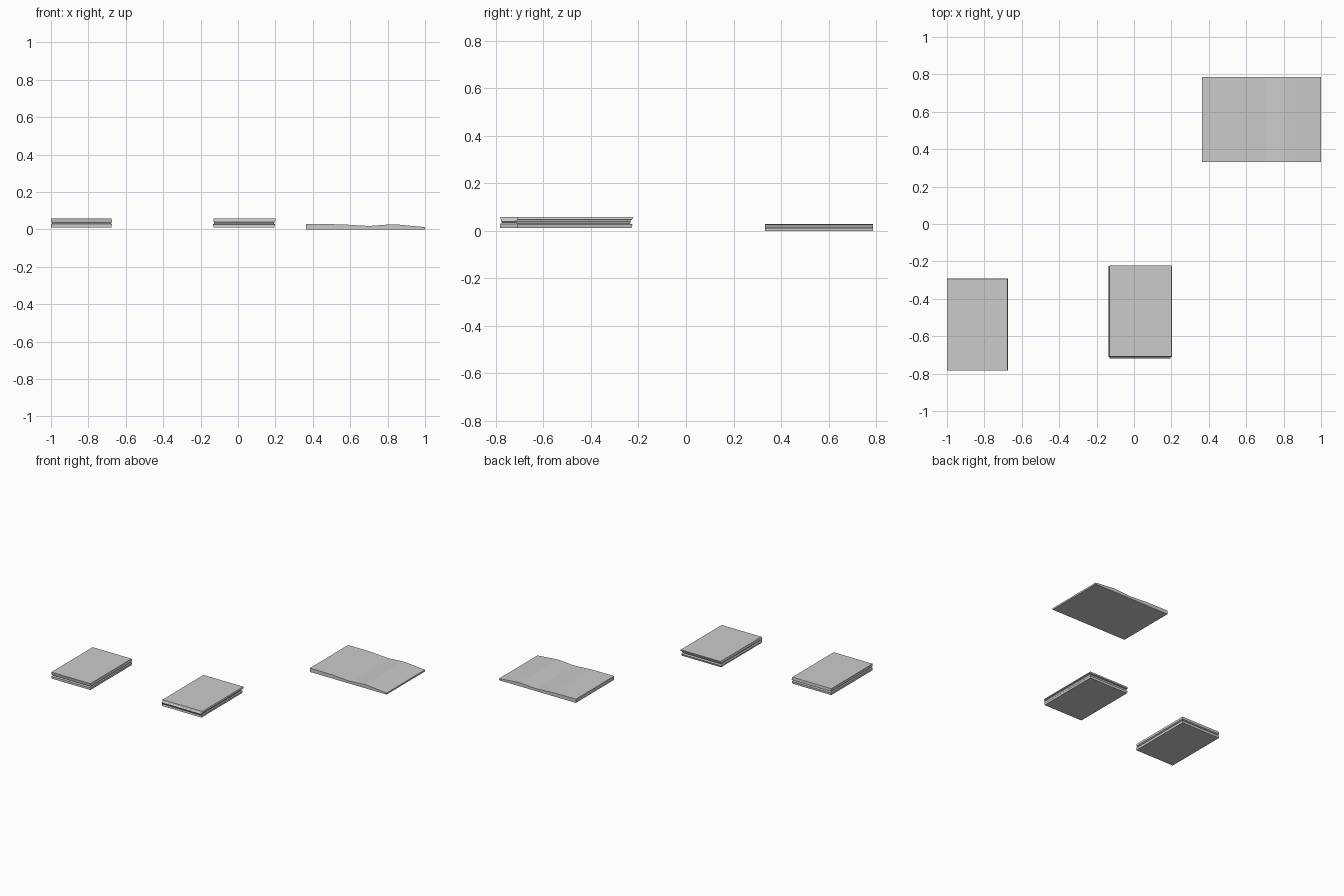
import bpy

if "Cube" in bpy.data.objects:
    bpy.data.objects.remove(bpy.data.objects["Cube"])

# One paper-grey material
grey = bpy.data.materials.new("paper_grey")
grey.diffuse_color = (0.6, 0.6, 0.6, 1)
grey.use_nodes = True
grey.node_tree.nodes["Principled BSDF"].inputs["Base Color"].default_value = grey.diffuse_color


def make(name, verts, faces):
    mesh = bpy.data.meshes.new(name)
    mesh.from_pydata(verts, [], faces)
    mesh.materials.append(grey)
    obj = bpy.data.objects.new(name, mesh)
    bpy.context.collection.objects.link(obj)
    return obj


def closed_book(name, rings):
    """Loft rectangular rings (x0, x1, y0, y1, z), listed bottom to top."""
    verts, faces = [], [(3, 2, 1, 0)]
    for x0, x1, y0, y1, z in rings:
        verts += [(x0, y0, z), (x1, y0, z), (x1, y1, z), (x0, y1, z)]
    for r in range(len(rings) - 1):
        a = r * 4
        for i in range(4):
            j = (i + 1) % 4
            faces.append((a + i, a + j, a + 4 + j, a + 4 + i))
    n = len(verts)
    faces.append((n - 4, n - 3, n - 2, n - 1))
    make(name, verts, faces)


# Left closed book: two blocks with a shallow groove between them
closed_book("left_book", [
    (-1.0, -0.677, -0.782, -0.293, 0.011),
    (-1.0, -0.674, -0.782, -0.291, 0.028),
    (-0.993, -0.681, -0.774, -0.299, 0.034),
    (-1.0, -0.673, -0.778, -0.291, 0.039),
    (-1.0, -0.677, -0.782, -0.293, 0.059),
])

# Middle closed book: three slightly shifted layers
closed_book("middle_book", [
    (-0.130, 0.195, -0.712, -0.230, 0.011),
    (-0.135, 0.198, -0.710, -0.225, 0.026),
    (-0.127, 0.192, -0.714, -0.236, 0.031),
    (-0.130, 0.196, -0.720, -0.232, 0.040),
    (-0.127, 0.195, -0.712, -0.235, 0.045),
    (-0.133, 0.204, -0.710, -0.225, 0.047),
    (-0.130, 0.200, -0.708, -0.223, 0.057),
])

# Open book: wavy page profile extruded along y
profile = [(0.363, 0), (1.0, 0), (1.0, 0.012), (0.92, 0.019), (0.86, 0.025),
           (0.82, 0.027), (0.77, 0.023), (0.70, 0.018), (0.63, 0.022),
           (0.55, 0.027), (0.363, 0.028)]
n = len(profile)
verts = [(x, y, z) for y in (0.332, 0.786) for x, z in profile]
faces = [tuple(range(n)), tuple(reversed(range(n, 2 * n)))]
faces += [((i + 1) % n, i, n + i, n + (i + 1) % n) for i in range(n)]
make("open_book", verts, faces)
